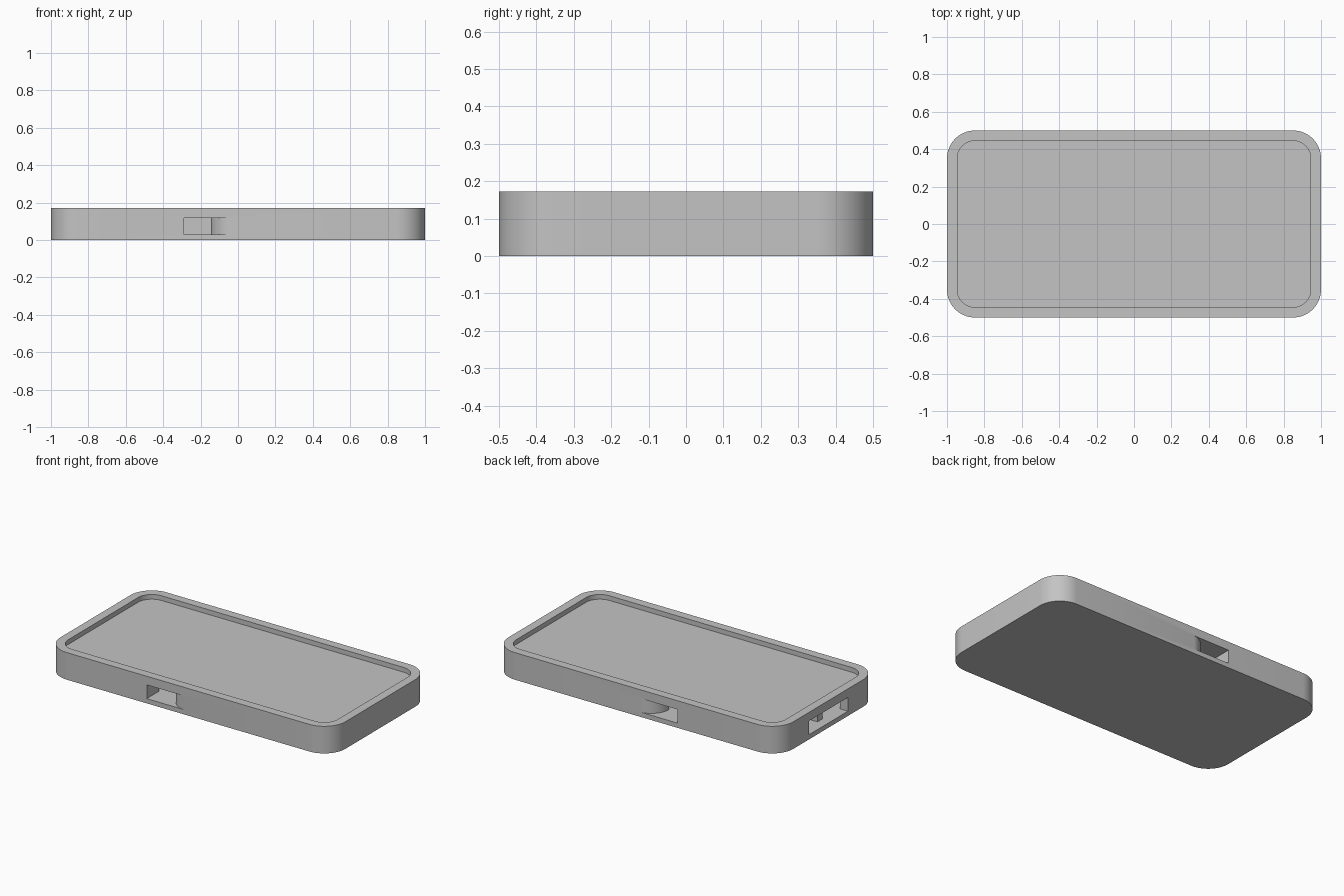
import bpy, bmesh
from math import sin, cos, pi, radians

cube = bpy.data.objects.get("Cube")
if cube:
    bpy.data.objects.remove(cube, do_unlink=True)

grey = bpy.data.materials.new("light_grey")
grey.use_nodes = True
colour = (0.55, 0.55, 0.55, 1)
grey.diffuse_color = colour
grey.node_tree.nodes["Principled BSDF"].inputs["Base Color"].default_value = colour


def arc(cx, cy, r, start, end, steps=16):
    angles = [radians(start + (end - start) * i / steps) for i in range(steps + 1)]
    return [(cx + r * cos(a), cy + r * sin(a)) for a in angles]


def rounded_rectangle(hx, hy, r):
    points = []
    for k, (sx, sy) in enumerate([(1, 1), (-1, 1), (-1, -1), (1, -1)]):
        points += arc(sx * (hx - r), sy * (hy - r), r, 90 * k, 90 * k + 90)
    return points


def prism(name, outline, z0, z1):
    bm = bmesh.new()
    base = bm.faces.new([bm.verts.new((x, y, z0)) for x, y in outline])
    top = bmesh.ops.extrude_face_region(bm, geom=[base])["geom"]
    verts = [v for v in top if isinstance(v, bmesh.types.BMVert)]
    bmesh.ops.translate(bm, vec=(0, 0, z1 - z0), verts=verts)
    bmesh.ops.recalc_face_normals(bm, faces=bm.faces)
    mesh = bpy.data.meshes.new(name)
    bm.to_mesh(mesh)
    bm.free()
    mesh.materials.append(grey)
    obj = bpy.data.objects.new(name, mesh)
    bpy.context.collection.objects.link(obj)
    return obj


def cut(body, cutter):
    mod = body.modifiers.new("cut", "BOOLEAN")
    mod.operation = "DIFFERENCE"
    mod.solver = "EXACT"
    mod.object = cutter
    bpy.ops.object.select_all(action="DESELECT")
    bpy.context.view_layer.objects.active = body
    body.select_set(True)
    bpy.ops.object.modifier_apply(modifier=mod.name)
    bpy.data.objects.remove(cutter, do_unlink=True)


# Slab with rounded corners
body = prism("tray_body", rounded_rectangle(1, 0.5, 0.15), 0, 0.172)

# Shallow recess in the top
cut(body, prism("recess_cutter", rounded_rectangle(0.945, 0.445, 0.095), 0.142, 0.3))

# Inner channels: end slot, central divider and a flared slot on each long side
wall = 0.376
half = [(-1.1, 0.195), (-0.945, 0.195), (-0.945, wall), (-0.29, wall), (-0.29, 0.6), (-0.02, 0.6)]
half += arc(-0.02, wall, 0.125, 90, 180)
half += [(0.89, wall), (0.89, 0.025), (-0.94, 0.025)]
outline = half + [(x, -y) for x, y in reversed(half)]
cut(body, prism("channel_cutter", outline, 0.03, 0.117))

bpy.ops.object.shade_smooth_by_angle(angle=radians(30))
